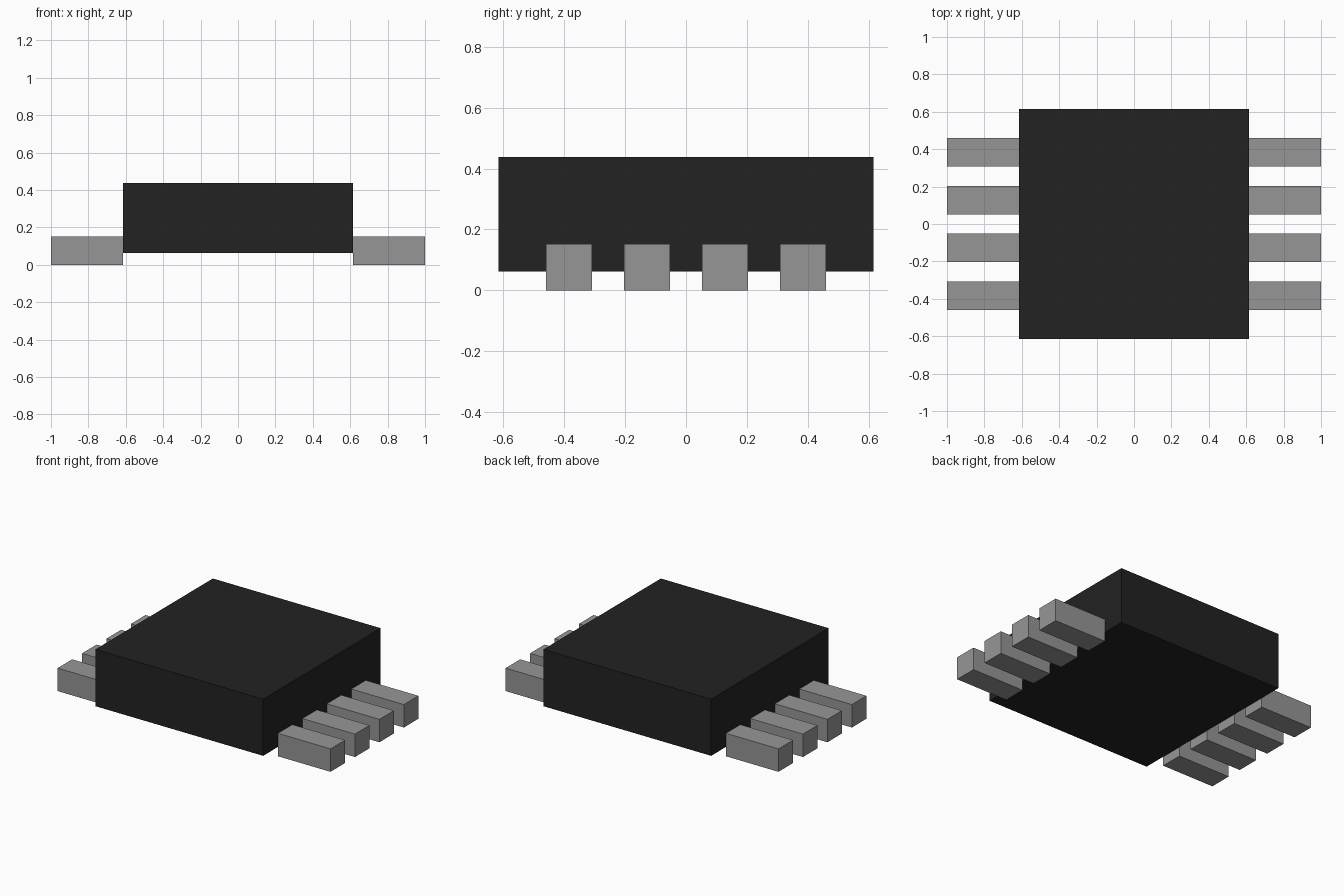
import bpy

cube = bpy.data.objects.get("Cube")
if cube:
    bpy.data.objects.remove(cube, do_unlink=True)


def make_material(name, value):
    mat = bpy.data.materials.new(name)
    mat.use_nodes = True
    colour = (value, value, value, 1.0)
    mat.diffuse_color = colour
    mat.node_tree.nodes["Principled BSDF"].inputs["Base Color"].default_value = colour
    return mat


def box(name, low, high, mat):
    """Axis-aligned box between two corners."""
    centre = [(a + b) / 2 for a, b in zip(low, high)]
    bpy.ops.mesh.primitive_cube_add(size=1, location=centre)
    obj = bpy.context.object
    obj.name = name
    obj.scale = [b - a for a, b in zip(low, high)]
    bpy.ops.object.transform_apply(location=False, rotation=False, scale=True)
    obj.data.materials.append(mat)
    return obj


black = make_material("black plastic", 0.016)
grey = make_material("grey metal", 0.305)

HALF = 0.615        # half width of the package
PITCH = 0.256       # spacing between leads
LEAD = 0.152        # lead width and height

# Package body, raised slightly above the ground
box("body", (-HALF, -HALF, 0.062), (HALF, HALF, 0.438), black)

# Four leads on each side, butting against the body
for side, x0, x1 in (("left", HALF, 1.0), ("right", -1.0, -HALF)):
    for i in range(4):
        y = (i - 1.5) * PITCH
        box(f"{side}_lead_{i + 1}", (x0, y - LEAD / 2, 0), (x1, y + LEAD / 2, LEAD), grey)
